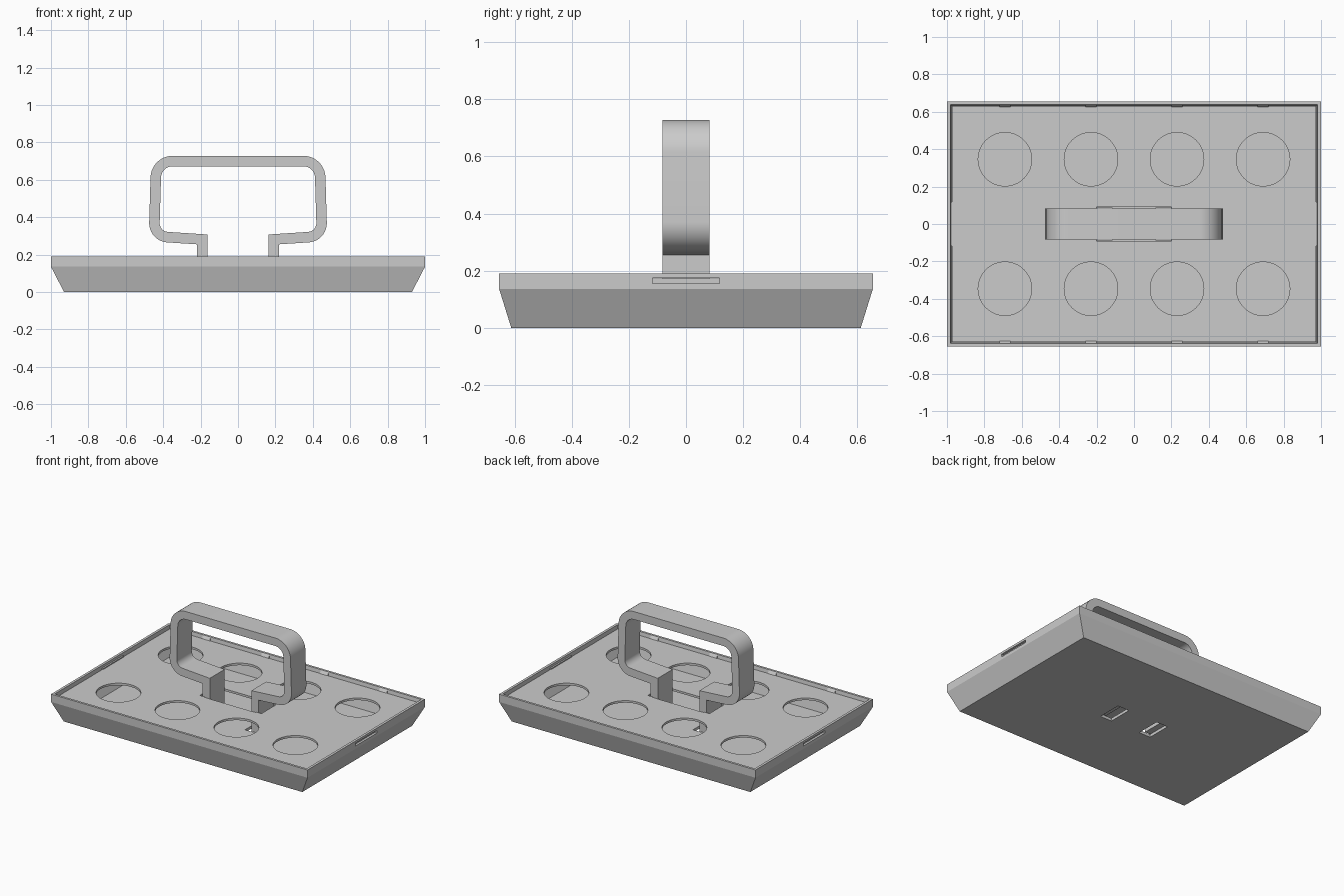
import bpy, bmesh, math
from mathutils import Vector, Matrix

cube = bpy.data.objects.get("Cube")
if cube:
    bpy.data.objects.remove(cube, do_unlink=True)

grey = bpy.data.materials.new("plain grey")
grey.use_nodes = True
grey.diffuse_color = (0.6, 0.6, 0.6, 1)
grey.node_tree.nodes["Principled BSDF"].inputs["Base Color"].default_value = (0.6, 0.6, 0.6, 1)


def finish(bm, name):
    bmesh.ops.recalc_face_normals(bm, faces=bm.faces)
    mesh = bpy.data.meshes.new(name)
    bm.to_mesh(mesh)
    bm.free()
    mesh.materials.append(grey)
    obj = bpy.data.objects.new(name, mesh)
    bpy.context.collection.objects.link(obj)
    return obj


def add_box(bm, lo, hi):
    lo, hi = Vector(lo), Vector(hi)
    size = Matrix.Diagonal((*(hi - lo), 1))
    bmesh.ops.create_cube(bm, size=1, matrix=Matrix.Translation((lo + hi) / 2) @ size)


def activate(obj):
    bpy.ops.object.select_all(action='DESELECT')
    obj.select_set(True)
    bpy.context.view_layer.objects.active = obj


def cut(obj, bm):
    cutter = finish(bm, "cutter")
    cutter.hide_render = True
    mod = obj.modifiers.new("cut", 'BOOLEAN')
    mod.operation = 'DIFFERENCE'
    mod.solver = 'EXACT'
    mod.object = cutter
    activate(obj)
    bpy.ops.object.modifier_apply(modifier=mod.name)
    bpy.data.objects.remove(cutter, do_unlink=True)


# Hollow tray: rectangular rings from the underside, over the rim, to the inner floor
bm = bmesh.new()
rings = []
for hx, hy, z in [(0.93, 0.612, 0), (1, 0.654, 0.135), (1, 0.654, 0.19), (0.982, 0.638, 0.19),
                  (0.976, 0.632, 0.15), (0.962, 0.62, 0.15), (0.962, 0.62, 0.135), (0.91, 0.595, 0.02)]:
    rings.append([bm.verts.new((sx * hx, sy * hy, z)) for sx, sy in ((-1, -1), (1, -1), (1, 1), (-1, 1))])
for a, b in zip(rings, rings[1:]):
    for i in range(4):
        j = (i + 1) % 4
        bm.faces.new((a[i], a[j], b[j], b[i]))
bm.faces.new(rings[0])
bm.faces.new(rings[-1])
tray = finish(bm, "tray")

# Handle slots in the floor and latch slots in the end walls
bm = bmesh.new()
for s in (-1, 1):
    x0, x1 = sorted((s * 0.115, s * 0.205))
    add_box(bm, (x0, -0.086, -0.05), (x1, 0.086, 0.06))
    x0, x1 = sorted((s * 0.95, s * 1.05))
    add_box(bm, (x0, -0.118, 0.155), (x1, 0.118, 0.174))
cut(tray, bm)

# Cover plate with eight round holes
bm = bmesh.new()
add_box(bm, (-0.974, -0.63, 0.151), (0.974, 0.63, 0.166))
plate = finish(bm, "cover_plate")
bm = bmesh.new()
for x in (-0.69, -0.23, 0.23, 0.69):
    for y in (-0.346, 0.346):
        bmesh.ops.create_cone(bm, cap_ends=True, segments=64, radius1=0.143, radius2=0.143,
                              depth=0.2, matrix=Matrix.Translation((x, y, 0.16)))
cut(plate, bm)

# Central opening of the plate, slightly narrower where the handle legs pass
for hx, hy in ((0.2, 0.09), (0.24, 0.082)):
    bm = bmesh.new()
    add_box(bm, (-hx, -hy, 0.1), (hx, hy, 0.25))
    cut(plate, bm)

# End tabs of the plate, filling the latch slots
for side, s in (("left", 1), ("right", -1)):
    bm = bmesh.new()
    x0, x1 = sorted((s * 0.97, s * 0.985))
    add_box(bm, (x0, -0.117, 0.156), (x1, 0.117, 0.173))
    finish(bm, side + "_plate_tab")

# Wedge clips on the long rims holding the plate down
bm = bmesh.new()
for x in (-0.69, -0.23, 0.23, 0.69):
    for s in (-1, 1):
        ends = [[bm.verts.new((x + dx, s * y, z)) for y, z in ((0.639, 0.189), (0.626, 0.167), (0.639, 0.167))]
                for dx in (-0.03, 0.03)]
        for e in ends:
            bm.faces.new(e)
        for i in range(3):
            j = (i + 1) % 3
            bm.faces.new((ends[0][i], ends[0][j], ends[1][j], ends[1][i]))
finish(bm, "rim_clips")


# Handle: a bent strap of constant thickness with rounded outer corners
def fillet(prev, corner, nxt, radius, steps=12):
    d0, d1 = (prev - corner).normalized(), (nxt - corner).normalized()
    half = math.acos(d0.dot(d1)) / 2
    centre = corner + (d0 + d1).normalized() * radius / math.sin(half)
    reach = radius / math.tan(half)
    a, b = corner + d0 * reach - centre, corner + d1 * reach - centre
    return [centre + a.lerp(b, i / steps).normalized() * radius for i in range(steps + 1)]


leg_end, leg_top, low, top = (Vector(p) for p in ((0.19, 0.02), (0.19, 0.281), (0.449, 0.298), (0.437, 0.7)))
middle = Vector((0, top.y))
half_path = [leg_end, leg_top] + fillet(leg_top, low, top, 0.075) + fillet(low, top, middle, 0.09)
path = half_path + [Vector((-p.x, p.y)) for p in reversed(half_path)]

bm = bmesh.new()
sections = []
for i, p in enumerate(path):
    d_in = (p - path[max(i - 1, 0)]).normalized()
    d_out = (path[min(i + 1, len(path) - 1)] - p).normalized()
    tangent = (d_in + d_out).normalized()
    normal = Vector((-tangent.y, tangent.x))
    mitre = max(tangent.dot(d_in), tangent.dot(d_out))
    offset = normal * 0.028 / mitre
    sections.append([bm.verts.new((q.x, y, q.y)) for q, y in
                     ((p + offset, -0.083), (p + offset, 0.083), (p - offset, 0.083), (p - offset, -0.083))])
for a, b in zip(sections, sections[1:]):
    for i in range(4):
        j = (i + 1) % 4
        bm.faces.new((a[i], a[j], b[j], b[i]))
bm.faces.new(sections[0])
bm.faces.new(sections[-1])
handle = finish(bm, "handle")

for obj in (handle, plate):
    activate(obj)
    bpy.ops.object.shade_smooth_by_angle(angle=math.radians(30))
